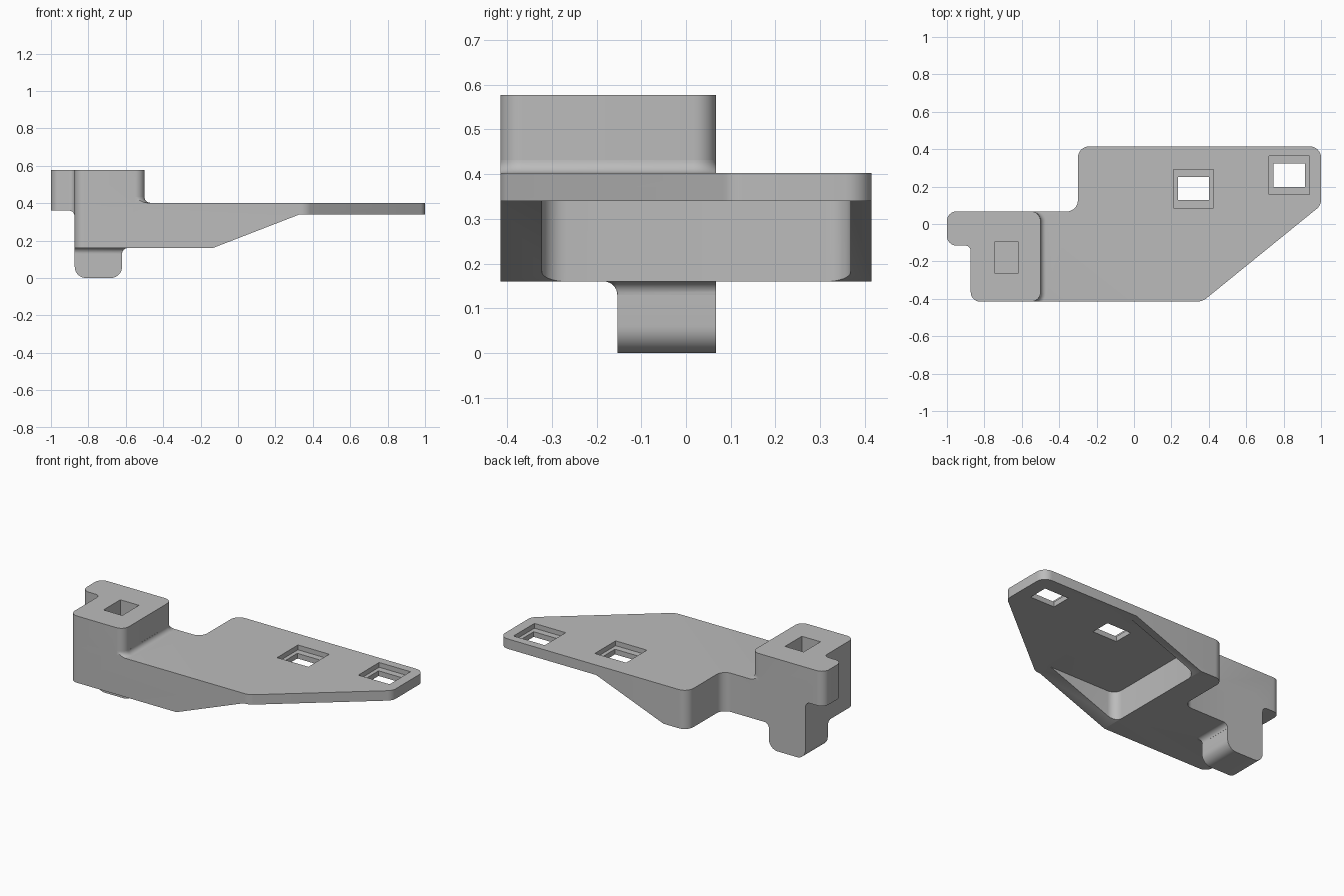
import bpy, bmesh
from math import pi, sin, cos
from mathutils import Vector

cube = bpy.data.objects.get("Cube")
if cube:
    bpy.data.objects.remove(cube, do_unlink=True)

grey = bpy.data.materials.new("plain grey")
grey.use_nodes = True
grey.diffuse_color = (0.5, 0.5, 0.5, 1)
grey.node_tree.nodes["Principled BSDF"].inputs["Base Color"].default_value = (0.5, 0.5, 0.5, 1)

# Main levels and shared edges
BASE, PLATE_LOW, TAB_LOW, PLATE_TOP, TOP = 0.16, 0.34, 0.36, 0.402, 0.577
LEFT, BLOCK, FRONT, STEP, BACK = -0.873, -0.5, -0.415, 0.067, 0.415
FILLET = 0.03


def rounded(corners, steps=8):
    """Turn (x, y, radius) corners into an outline with arcs, convex or concave."""
    out = []
    for i, (x, y, r) in enumerate(corners):
        p = Vector((x, y))
        if r == 0:
            out.append(p)
            continue
        a = (Vector(corners[i - 1][:2]) - p).normalized()
        b = (Vector(corners[(i + 1) % len(corners)][:2]) - p).normalized()
        half = a.angle(b) / 2
        reach = r / sin(half)
        mid = (a + b).normalized()
        centre = p + mid * reach
        start = p + a * (reach * cos(half)) - centre
        end = p + b * (reach * cos(half)) - centre
        sweep = pi - 2 * half
        for k in range(steps + 1):
            t = k / steps
            out.append(centre + (start * sin((1 - t) * sweep) + end * sin(t * sweep)) / sin(sweep))
    return out


def loft(name, rings):
    """Skin a stack of equal rings of 3D points and cap both ends."""
    bm = bmesh.new()
    loops = [[bm.verts.new(p) for p in ring] for ring in rings]
    for low, high in zip(loops, loops[1:]):
        for i in range(len(low)):
            j = (i + 1) % len(low)
            bm.faces.new((low[i], low[j], high[j], high[i]))
    bm.faces.new(loops[0])
    bm.faces.new(loops[-1])
    bmesh.ops.recalc_face_normals(bm, faces=bm.faces)
    mesh = bpy.data.meshes.new(name)
    bm.to_mesh(mesh)
    bm.free()
    mesh.materials.append(grey)
    ob = bpy.data.objects.new(name, mesh)
    bpy.context.collection.objects.link(ob)
    return ob


def slab(name, corners, z0, z1):
    pts = rounded(corners)
    return loft(name, [[(p.x, p.y, z) for p in pts] for z in (z0, z1)])


def side_slab(name, corners, y0, y1):
    pts = rounded(corners)
    return loft(name, [[(p.x, y, p.y) for p in pts] for y in (y0, y1)])


def rect(x0, x1, y0, y1, r=0):
    return [(x0, y0, r), (x1, y0, r), (x1, y1, r), (x0, y1, r)]


def flare(name, x0, x1, y0, y1, r, z, direction):
    """Column end that spreads out in a quarter-round fillet where it meets level z."""
    rings = []
    for k in range(9):
        a = k / 8 * pi / 2
        grow = FILLET * (1 - cos(a)) + 0.0005
        h = z - direction * FILLET * (1 - sin(a))
        pts = rounded(rect(x0 - grow, x1 + grow, y0 - grow, y1 + grow, r + grow))
        rings.append([(p.x, p.y, h) for p in pts])
    rings.append([(x, y, z + direction * 0.02) for x, y, _ in rings[-1]])
    return loft(name, rings)


def combine(ob, other, operation):
    mod = ob.modifiers.new(operation.lower(), "BOOLEAN")
    mod.operation, mod.object, mod.solver = operation, other, "EXACT"
    bpy.context.view_layer.objects.active = ob
    bpy.ops.object.modifier_apply(modifier=mod.name)
    bpy.data.objects.remove(other, do_unlink=True)
    return ob


# Outlines seen from above
plan = [(LEFT, FRONT, 0.05), (0.365, FRONT, 0.08), (1, 0.1, 0.06), (1, BACK, 0.06),
        (-0.3, BACK, 0.06), (-0.3, STEP, 0.06), (LEFT, STEP, 0)]
head_plan = [(LEFT, FRONT, 0.05), (BLOCK, FRONT, 0.05), (BLOCK, STEP, 0.05),
             (-1, STEP, 0.05), (-1, -0.115, 0.05), (LEFT, -0.115, 0.03)]

# Base plate with sloped underside and open pocket between the two ribs
bracket = slab("bracket", plan, BASE, PLATE_TOP)
combine(bracket, side_slab("slope_cutter", [(-0.135, BASE, 0), (0.33, PLATE_LOW, 0), (1.2, PLATE_LOW, 0),
                                            (1.2, 0, 0), (-0.135, 0, 0)], -0.6, 0.6), "DIFFERENCE")
combine(bracket, slab("pocket_cutter", rect(-0.135, 0.6, -0.322, 0.368, 0.055), 0.1, PLATE_LOW), "DIFFERENCE")

# Raised block with side tab
combine(bracket, slab("block", head_plan, TAB_LOW, TOP), "UNION")

# Fillet at the foot of the block
foot = flare("block_foot", LEFT, BLOCK, FRONT, STEP, 0.05, PLATE_TOP, -1)
combine(foot, slab("foot_limit", plan, 0.3, 0.5), "INTERSECT")
combine(bracket, foot, "UNION")

# Fillet under the tab
under = flare("tab_fillet", LEFT, BLOCK - 0.1, -0.3, STEP + 0.05, 0, TAB_LOW, 1)
combine(under, slab("tab_limit", head_plan, 0.3, 0.5), "INTERSECT")
combine(bracket, under, "UNION")

# Rounded peg below the block, with its top fillet
peg = side_slab("peg", [(LEFT, 0, 0.06), (-0.62, 0, 0.06), (-0.62, 0.2, 0), (LEFT, 0.2, 0)], -0.153, STEP)
combine(bracket, peg, "UNION")
neck = flare("peg_neck", LEFT, -0.62, -0.153, STEP, 0, BASE, 1)
combine(neck, slab("neck_limit", plan, 0.1, 0.3), "INTERSECT")
combine(bracket, neck, "UNION")

# Stepped windows through the plate
for x, y in ((0.318, 0.189), (0.829, 0.261)):
    for w, d, low in ((0.108, 0.103, PLATE_TOP - 0.03), (0.084, 0.062, 0.2)):
        combine(bracket, slab("window_cutter", rect(x - w, x + w, y - d, y + d), low, 0.5), "DIFFERENCE")

# Blind socket in the block top
combine(bracket, slab("socket_cutter", rect(-0.746, -0.617, -0.262, -0.096), PLATE_TOP, 0.7), "DIFFERENCE")

bpy.ops.object.select_all(action="DESELECT")
bracket.select_set(True)
bpy.context.view_layer.objects.active = bracket
bpy.ops.object.shade_smooth_by_angle(angle=0.5)
